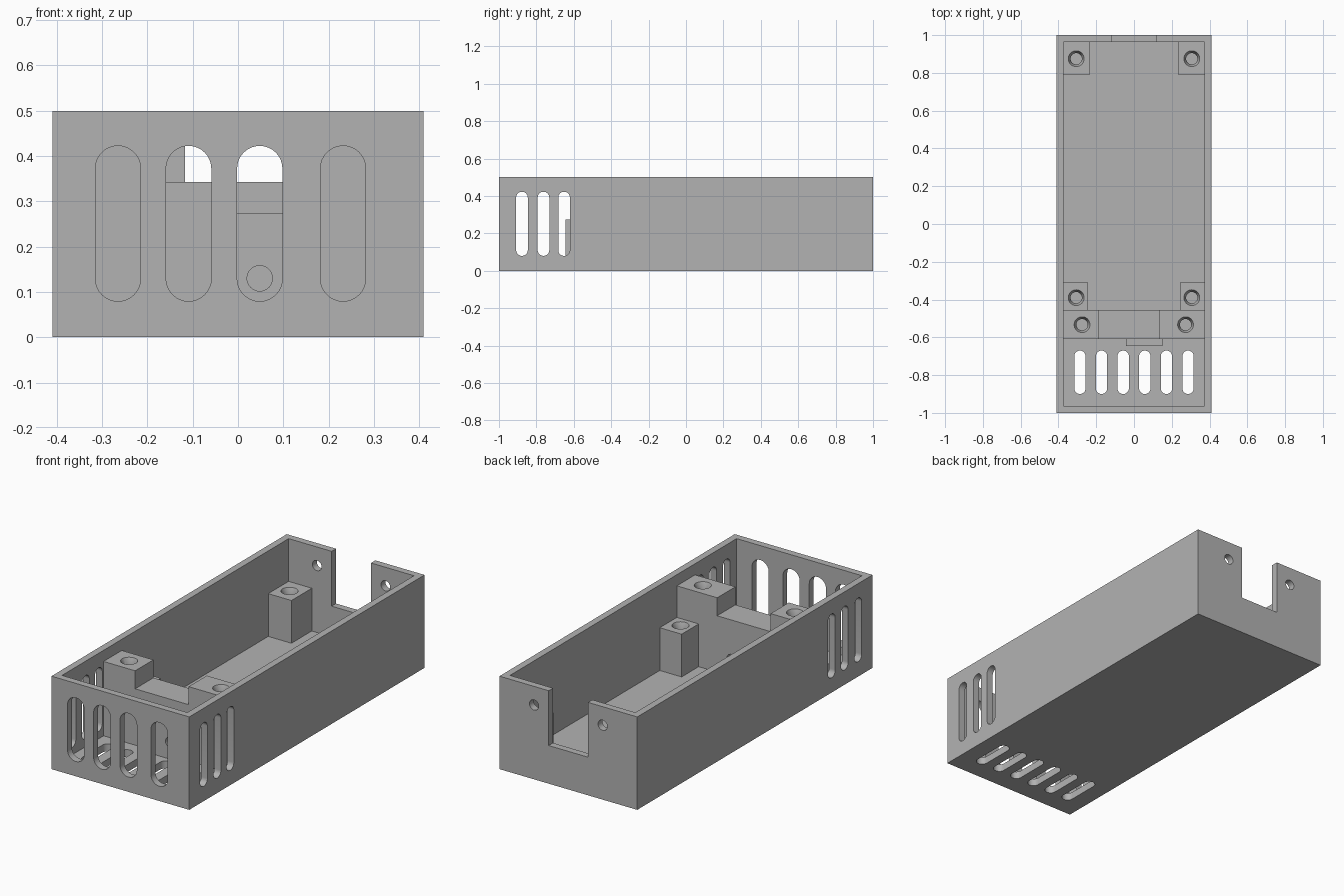
import bpy, bmesh, math
from mathutils import Matrix, Vector

if "Cube" in bpy.data.objects:
    bpy.data.objects.remove(bpy.data.objects["Cube"])

grey = bpy.data.materials.new("plain grey")
grey.use_nodes = True
colour = (0.45, 0.45, 0.45, 1)
grey.diffuse_color = colour
grey.node_tree.nodes["Principled BSDF"].inputs["Base Color"].default_value = colour


def finish(bm, name):
    bmesh.ops.recalc_face_normals(bm, faces=bm.faces)
    mesh = bpy.data.meshes.new(name)
    bm.to_mesh(mesh)
    bm.free()
    mesh.materials.append(grey)
    obj = bpy.data.objects.new(name, mesh)
    bpy.context.collection.objects.link(obj)
    return obj


def box(name, x, y, z):
    bm = bmesh.new()
    size = Vector([b - a for a, b in (x, y, z)])
    mid = Vector([(a + b) / 2 for a, b in (x, y, z)])
    bmesh.ops.create_cube(bm, size=1, matrix=Matrix.Translation(mid) @ Matrix.Diagonal((*size, 1)))
    return finish(bm, name)


def slot(axis, u, v, width, length, lo, hi):
    """Round-ended prism along an axis; a circle when width equals length."""
    bm = bmesh.new()
    r, half, n = width / 2, (length - width) / 2, 16
    ring = []
    for side in (0, 1):
        for i in range(n + 1):
            a = math.pi * (side + i / n)
            p = [u + r * math.cos(a), v + r * math.sin(a) + (half if side == 0 else -half)]
            p.insert("xyz".index(axis), lo)
            ring.append(bm.verts.new(p))
    face = bm.faces.new(ring)
    top = bmesh.ops.extrude_face_region(bm, geom=[face])["geom"]
    move = [0, 0, 0]
    move["xyz".index(axis)] = hi - lo
    bmesh.ops.translate(bm, verts=[e for e in top if isinstance(e, bmesh.types.BMVert)], vec=move)
    bmesh.ops.remove_doubles(bm, verts=bm.verts, dist=0.0001)
    return finish(bm, "slot_cutter")


def boolean(target, tool, operation="DIFFERENCE"):
    tool.hide_render = True
    mod = target.modifiers.new("cut", "BOOLEAN")
    mod.operation, mod.solver, mod.object = operation, "EXACT", tool
    bpy.context.view_layer.objects.active = target
    bpy.ops.object.modifier_apply(modifier=mod.name)
    bpy.data.objects.remove(tool)


def screw_hole(target, x, y, top):
    # Blind bore with a tapered mouth
    boolean(target, slot("z", x, y, 0.06, 0.06, top - 0.18, top + 0.02))
    bm = bmesh.new()
    bmesh.ops.create_cone(bm, cap_ends=True, segments=32, radius1=0.03, radius2=0.054,
                          depth=0.06, matrix=Matrix.Translation((x, y, top)))
    boolean(target, finish(bm, "taper_cutter"))


W, H, WALL, FLOOR = 0.41, 0.5, 0.037, 0.04
IN = W - WALL

# Open-topped case
case = box("case", (-W, W), (-1, 1), (0, H))
boolean(case, box("cavity", (-IN, IN), (-1 + WALL, 1 - WALL), (FLOOR, H + 0.1)))

# Front, side and floor vents
for x in (-0.265, -0.109, 0.048, 0.232):
    boolean(case, slot("y", x, 0.251, 0.1, 0.343, -1.1, -0.9))
for y in (-0.877, -0.762, -0.652):
    boolean(case, slot("x", y, 0.251, 0.062, 0.343, -0.5, 0.5))
for i in range(6):
    boolean(case, slot("z", (i - 2.5) * 0.1145, -0.785, 0.06, 0.23, -0.1, 0.1))

# Rear cable notch and screw holes
boolean(case, box("notch", (-0.117, 0.117), (0.9, 1.1), (0.205, H + 0.1)))
for x in (-0.204, 0.204):
    boolean(case, slot("y", x, 0.4, 0.055, 0.055, 0.9, 1.1))

# Mounting block with raised ends, a front pad and a cable bore
block = box("mounting_block", (-IN - 0.01, IN + 0.01), (-0.61, -0.455), (FLOOR - 0.01, 0.44))
boolean(block, box("trough", (-0.185, 0.133), (-0.7, -0.4), (0.343, 0.6)))
boolean(block, box("pad", (-0.042, 0.15), (-0.645, -0.55), (FLOOR - 0.01, 0.273)), "UNION")
boolean(block, slot("y", 0.048, 0.13, 0.056, 0.056, -0.7, -0.4))
for x in (-0.275, 0.273):
    screw_hole(block, x, -0.533, 0.44)
parts = [case, block]

# Corner posts
for side, s in (("right", -1), ("left", 1)):
    for end, inner, y0, y1, hole_y in (("front", 0.243, -0.455, -0.31, -0.39),
                                       ("rear", 0.235, 0.79, 1 - WALL + 0.01, 0.875)):
        xs = sorted((s * inner, s * (IN + 0.01)))
        post = box(f"{end}_{side}_post", xs, (y0, y1), (FLOOR - 0.01, 0.27))
        screw_hole(post, s * 0.306, hole_y, 0.27)
        parts.append(post)

# Smooth the round holes while keeping edges crisp
bpy.ops.object.select_all(action="DESELECT")
for obj in parts:
    obj.select_set(True)
bpy.context.view_layer.objects.active = case
bpy.ops.object.shade_smooth_by_angle(angle=math.radians(30))
